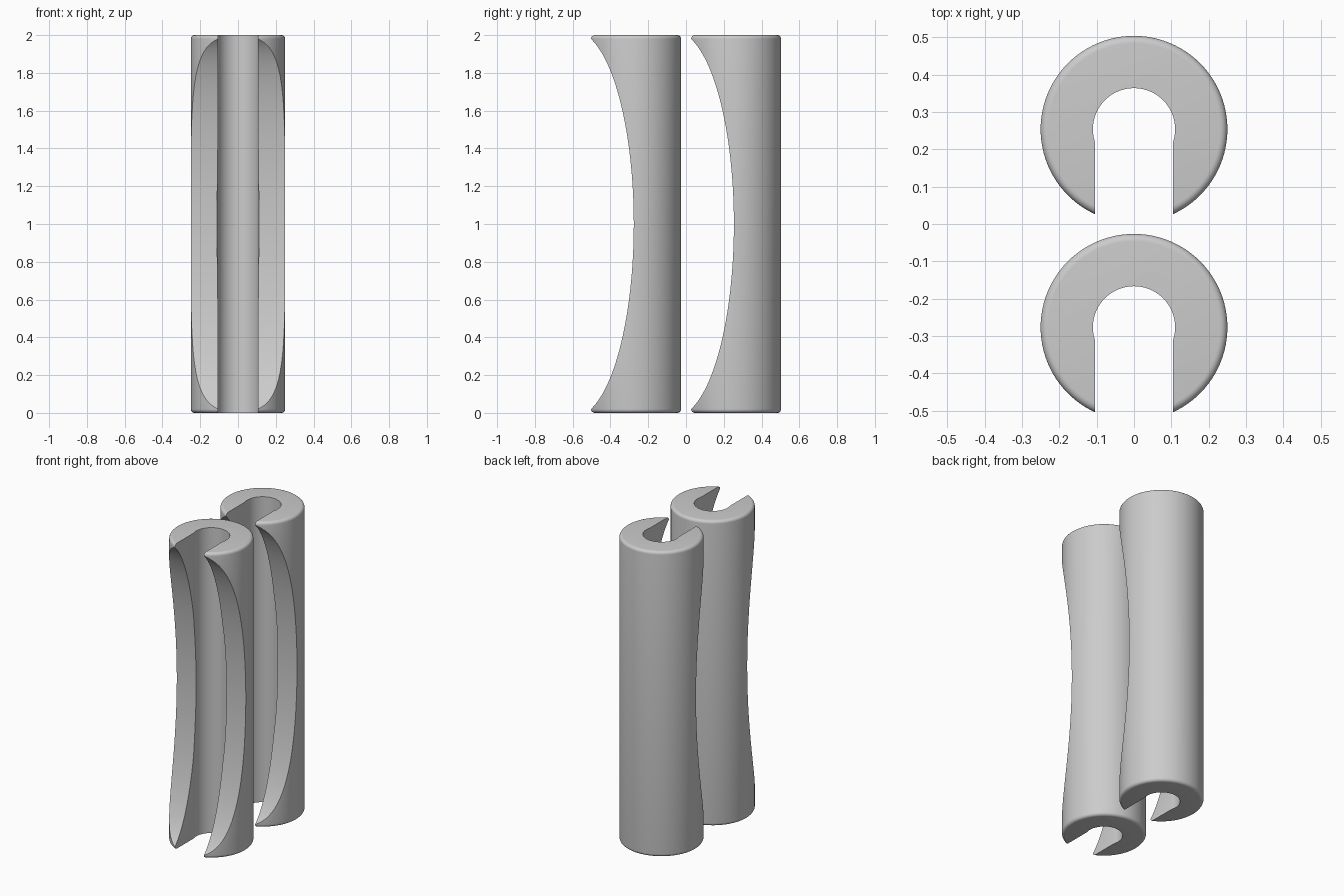
import bpy, bmesh, math

if "Cube" in bpy.data.objects:
    bpy.data.objects.remove(bpy.data.objects["Cube"])

RADIUS, HEIGHT, FILLET = 0.25, 2.0, 0.02
BORE, SLOT = 0.11, 0.105
SEGMENTS = 96

grey = bpy.data.materials.new("grey")
grey.diffuse_color = (0.6, 0.6, 0.6, 1)
grey.use_nodes = True
grey.node_tree.nodes["Principled BSDF"].inputs["Base Color"].default_value = grey.diffuse_color


def make_object(name, bm):
    bmesh.ops.recalc_face_normals(bm, faces=bm.faces)
    mesh = bpy.data.meshes.new(name)
    bm.to_mesh(mesh)
    bm.free()
    mesh.materials.append(grey)
    obj = bpy.data.objects.new(name, mesh)
    bpy.context.collection.objects.link(obj)
    return obj


def prism(name, outline, offset):
    """Closed outline of 3D points, extruded along offset."""
    bm = bmesh.new()
    face = bm.faces.new([bm.verts.new(p) for p in outline])
    ext = bmesh.ops.extrude_face_region(bm, geom=[face])
    moved = [v for v in ext["geom"] if isinstance(v, bmesh.types.BMVert)]
    bmesh.ops.translate(bm, verts=moved, vec=offset)
    return make_object(name, bm)


def rounded_cylinder(name):
    """Solid cylinder with a small fillet on both rims."""
    arc = [(RADIUS - FILLET + FILLET * math.cos(a), FILLET - FILLET * math.sin(a))
           for a in (math.pi / 2 * (1 - i / 6) for i in range(7))]
    profile = arc + [(r, HEIGHT - z) for r, z in reversed(arc)]
    bm = bmesh.new()
    rings = []
    for r, z in profile:
        rings.append([bm.verts.new((r * math.cos(t), r * math.sin(t), z))
                      for t in (2 * math.pi * k / SEGMENTS for k in range(SEGMENTS))])
    for low, high in zip(rings, rings[1:]):
        for k in range(SEGMENTS):
            n = (k + 1) % SEGMENTS
            bm.faces.new((low[k], low[n], high[n], high[k]))
    bm.faces.new(rings[0])
    bm.faces.new(rings[-1])
    return make_object(name, bm)


# Keyhole cutter: round bore opening into a slot towards the front
start = -math.acos(SLOT / BORE)
span = math.pi - 2 * start
keyhole = [(BORE * math.cos(start + span * i / 64),
            BORE * math.sin(start + span * i / 64), -0.1) for i in range(65)]
keyhole += [(-SLOT, -0.4, -0.1), (SLOT, -0.4, -0.1)]
bore_cutter = prism("bore_cutter", keyhole, (0, 0, HEIGHT + 0.2))

# Scoop cutter: elliptical hollow along the open front
A, B = 1.02, 0.314
scoop = [(-0.4, -B + B * math.cos(t), 1 + A * math.sin(t))
         for t in (math.pi * (i / 80 - 0.5) for i in range(81))]
scoop_cutter = prism("scoop_cutter", scoop, (0.8, 0, 0))

# Two identical clips, one behind the other
for name, y in (("front_clip", -0.2765), ("back_clip", 0.2535)):
    clip = rounded_cylinder(name)
    for cutter in (scoop_cutter, bore_cutter):
        mod = clip.modifiers.new(cutter.name, 'BOOLEAN')
        mod.operation, mod.solver, mod.object = 'DIFFERENCE', 'EXACT', cutter
    bpy.context.view_layer.objects.active = clip
    for mod in list(clip.modifiers):
        bpy.ops.object.modifier_apply(modifier=mod.name)
    bpy.ops.object.select_all(action='DESELECT')
    clip.select_set(True)
    bpy.ops.object.shade_smooth_by_angle(angle=math.radians(30))
    clip.location.y = y

for cutter in (bore_cutter, scoop_cutter):
    bpy.data.objects.remove(cutter)
